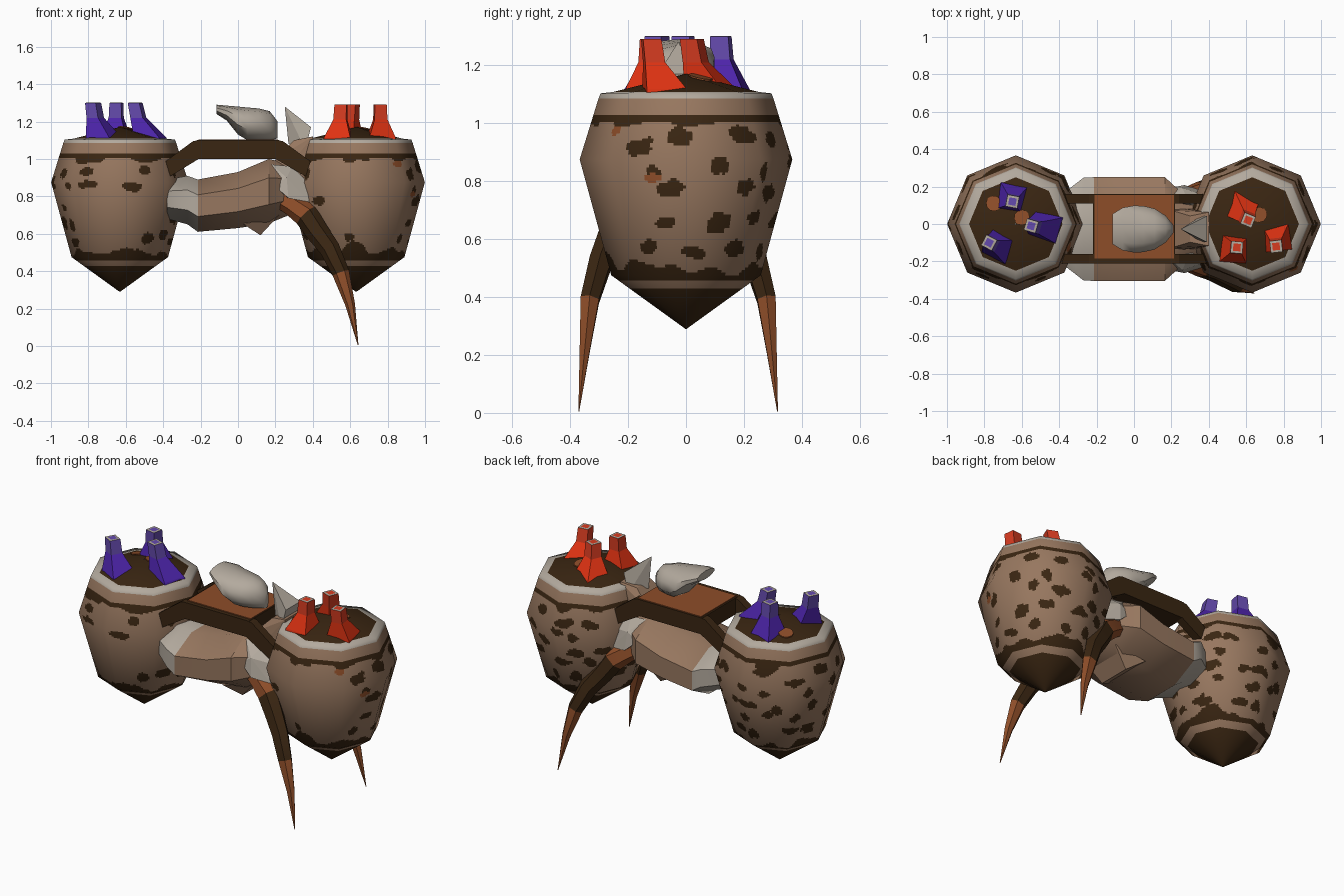
import bpy, bmesh, math, random
from mathutils import Vector, noise

if "Cube" in bpy.data.objects:
    bpy.data.objects.remove(bpy.data.objects["Cube"])

random.seed(4)
YC = -0.027  # centre plane of the carrier body


def mat(name, rgb):
    m = bpy.data.materials.new(name)
    m.diffuse_color = (*rgb, 1)
    m.use_nodes = True
    m.node_tree.nodes["Principled BSDF"].inputs["Base Color"].default_value = m.diffuse_color
    return m


TAN = mat("tan", (0.31, 0.185, 0.115))
DARK = mat("dark_brown", (0.042, 0.019, 0.006))
RUST = mat("rust", (0.27, 0.075, 0.022))
PALE = mat("pale_grey", (0.45, 0.40, 0.34))
PURPLE = mat("purple", (0.075, 0.018, 0.41))
LILAC = mat("light_purple", (0.13, 0.07, 0.42))
RED = mat("red", (0.74, 0.032, 0.006))
SCARLET = mat("dull_red", (0.68, 0.045, 0.015))


def finish(name, bm, mats, smooth=None):
    bmesh.ops.recalc_face_normals(bm, faces=bm.faces)
    me = bpy.data.meshes.new(name)
    bm.to_mesh(me)
    bm.free()
    for m in mats:
        me.materials.append(m)
    ob = bpy.data.objects.new(name, me)
    bpy.context.collection.objects.link(ob)
    if smooth:
        bpy.ops.object.select_all(action='DESELECT')
        ob.select_set(True)
        bpy.context.view_layer.objects.active = ob
        bpy.ops.object.shade_smooth_by_angle(angle=math.radians(smooth))
    return ob


def ring(c, u, v, n, turn=0.0):
    c, u, v = Vector(c), Vector(u), Vector(v)
    return [c + u * math.cos(turn + i * math.tau / n) + v * math.sin(turn + i * math.tau / n)
            for i in range(n)]


def loft(name, rings, mats, segs=None, smooth=None):
    """Skin a list of rings; segs gives a material index for each span, then the end cap."""
    bm = bmesh.new()
    vs = [[bm.verts.new(p) for p in r] for r in rings]
    n = len(vs[0])
    segs = segs or [0] * len(rings)
    for k in range(len(vs) - 1):
        for i in range(n):
            j = (i + 1) % n
            bm.faces.new((vs[k][i], vs[k][j], vs[k + 1][j], vs[k + 1][i])).material_index = segs[k]
    bm.faces.new(vs[0][::-1]).material_index = segs[0]
    bm.faces.new(vs[-1]).material_index = segs[-1]
    return finish(name, bm, mats, smooth)


def hull(name, pts, m, smooth=None):
    bm = bmesh.new()
    for p in pts:
        bm.verts.new(p)
    bmesh.ops.convex_hull(bm, input=bm.verts)
    return finish(name, bm, [m], smooth)


def prism(name, pts, y0, y1, m):
    return loft(name, [[(x, y0, z) for x, z in pts], [(x, y1, z) for x, z in pts]], [m])


# ---- pots: octagonal, finely divided so spots and bands can be face coloured
# radius, height, normal tilt in degrees, rows up to the next point
PROFILE = [(0.002, 0.29, -58, 20), (0.258, 0.475, -32, 44), (0.367, 0.875, 3, 26),
           (0.302, 1.085, 22, 2), (0.295, 1.103, 50, 2), (0.25, 1.108, 72, 8), (0.002, 1.17, 90, 0)]
N = 192


def pot(name, cx):
    rows = []
    for a, b in zip(PROFILE, PROFILE[1:]):
        for k in range(a[3]):
            rows.append([a[i] + (b[i] - a[i]) * k / a[3] for i in range(3)])
    rows.append(PROFILE[-1][:3])
    # staggered spots, sparse on the front; a few are rust
    spots = []
    for row in range(5):
        for k in range(11):
            a = (k + 0.5 * (row % 2) + random.uniform(-.3, .3)) * math.tau / 11
            if math.sin(a) < -0.55 and random.random() < 0.75:
                continue
            spots.append((a, 0.575 + row * 0.09 + random.uniform(-.025, .025),
                          random.uniform(.026, .055), random.uniform(.02, .034), 1))
    spots += [(math.radians(-48 if cx > 0 else -25), .975, .026, .024, 3),
              (math.radians(-20), .81, .03, .014, 3)]
    bm = bmesh.new()
    grid, normals = [], []
    for r, z, tilt in rows:
        line = []
        for i in range(N):
            a = i * math.tau / N
            q = r * math.cos(math.pi / 8) / math.cos(a % (math.pi / 4) - math.pi / 8)
            line.append(bm.verts.new((cx + q * math.cos(a), q * math.sin(a), z)))
            t = math.radians(tilt)
            normals.append((math.cos(t) * math.cos(a), math.cos(t) * math.sin(a), math.sin(t)))
        grid.append(line)
    for k in range(len(rows) - 1):
        for i in range(N):
            j = (i + 1) % N
            f = bm.faces.new((grid[k][i], grid[k][j], grid[k + 1][j], grid[k + 1][i]))
            f.smooth = True
            c = f.calc_center_median()
            a, z = (i + .5) * math.tau / N, c.z
            r = math.hypot(c.x - cx, c.y)
            wob = noise.noise(Vector((c.x * 9, c.y * 9, 3.0)))
            rough = noise.noise(c * 30)
            front = max(0, -math.sin(a))
            if z > 1.085:                                   # rim and soil
                f.material_index = 1 if rows[k][0] <= 0.2505 else 2
            elif z < 0.425 or 0.46 < z < 0.487 + 0.02 * front + 0.09 * max(wob, -.15):
                f.material_index = 1
            elif 1.008 - 0.11 * max(wob, 0) < z < 1.032:    # upper band with drips
                f.material_index = 1
            else:
                for sa, sz, sw, sh, idx in spots:
                    d = (a - sa + math.pi) % math.tau - math.pi
                    if (d * r / sw) ** 2 + ((z - sz) / sh) ** 2 < 1 + 0.9 * rough:
                        f.material_index = idx
    ob = finish(name, bm, [TAN, DARK, PALE, RUST])
    ob.data.normals_split_custom_set_from_vertices(normals)


def spout(name, base, top, z, turn, mats):
    b, t = Vector(base), Vector(top)
    n = t.lerp(b, 0.2)

    def sq(p, h, r):
        return ring((p.x, p.y, h), (r, 0, 0), (0, r, 0), 4, turn)
    loft(name, [sq(b, 1.095, .105), sq(b.lerp(t, .08), 1.118, .098), sq(n, z - .08, .049),
                sq(t, z, .045), sq(t, z + .001, .028)], mats + [PALE], [0, 0, 1, 2, 1])


pot("left_pot", -0.632)
pot("right_pot", 0.632)
for i, (b, t, z, a) in enumerate([((-.655, .14), (-.65, .12), 1.3, .6),
                                  ((-.465, -.015), (-.55, -.01), 1.3, .5),
                                  ((-.715, -.12), (-.775, -.10), 1.3, .3)]):
    spout(f"purple_spout_{i}", b, t, z, a, [PURPLE, LILAC])
for i, (b, t, z, a) in enumerate([((.575, .09), (.61, .02), 1.29, .4),
                                  ((.535, -.135), (.55, -.125), 1.29, .7),
                                  ((.765, -.07), (.76, -.12), 1.29, .9)]):
    spout(f"red_spout_{i}", b, t, z, a, [RED, SCARLET])

# ---- rust patches lying on the soil
for i, (x, y) in enumerate([(-.6, .035), (-.75, .11), (.6, .06), (.67, .05)]):
    s = 1 if x > 0 else -1
    d = math.hypot(x - s * .632, y)
    c = Vector((x, y, 1.171 - 0.25 * d))
    out = Vector((x - s * .632, y, 0)).normalized()
    side = Vector((-out.y, out.x, 0))
    slope = (out - Vector((0, 0, .25))) * .042
    loft(f"soil_patch_{i}", [ring(c, slope, side * .042, 10),
                             ring(c + Vector((0, 0, .006)), slope, side * .042, 10)], [RUST])

# ---- yoke: slab with a rust top and four sloping arms
prism("yoke_slab", [(-.22, 1.0), (.21, 1.0), (.22, 1.1), (-.22, 1.1)], -.21, .16, DARK)
prism("yoke_top", [(-.21, 1.098), (.215, 1.098), (.215, 1.105), (-.21, 1.105)], -.185, .155, RUST)
for side, y0 in (("front", -.21), ("back", .11)):
    prism(f"{side}_left_arm", [(-.39, .89), (-.21, 1.0), (-.21, 1.1), (-.24, 1.095), (-.39, .985)],
          y0, y0 + .05, DARK)
    prism(f"{side}_right_arm", [(.39, .89), (.2, 1.0), (.21, 1.1), (.24, 1.095), (.39, .985)],
          y0, y0 + .05, DARK)


# ---- barrel body along x, pale at the left end
def section(x, ry, z0, z1):
    return ring((x, YC, (z0 + z1) / 2), (0, ry * 1.08, 0), (0, 0, (z1 - z0) / 2 * 1.08), 8, math.pi / 8)


loft("body", [section(-.38, .19, .68, .89), section(-.27, .275, .65, .91), section(-.215, .278, .61, .89),
              section(0, .278, .63, .93), section(.165, .278, .655, 1.0), section(.25, .2, .69, .98),
              section(.38, .12, .74, .93)], [TAN, PALE], [1, 1, 0, 0, 0, 0, 0], 40)
hull("belly_wedge", [(.03, YC - .16, .65), (.03, YC + .16, .65), (.12, YC - .1, .592), (.12, YC + .1, .592),
                     (.22, YC - .13, .7), (.22, YC + .13, .7), (.1, YC, .78)], TAN)
hull("neck", [(x, YC + s * w, z) for s in (-1, 1)
              for x, w, z in ((.18, .12, .85), (.2, .1, 1.0), (.3, .07, 1.1), (.40, .09, 1.12), (.40, .1, .9))], TAN)
hull("crest_spike", [(.25, YC, 1.28), (.39, YC - .07, 1.17), (.39, YC + .07, 1.17),
                     (.36, YC - .07, 1.05), (.36, YC + .07, 1.05), (.27, YC, 1.08)], PALE)

# ---- hooded hump on top, flaring up at the left and pointed at the right
hump = []
for x, w, z0, z1 in [(-.115, .085, 1.24, 1.29), (-.06, .12, 1.205, 1.285), (.0, .132, 1.13, 1.28),
                     (.05, .13, 1.1, 1.275), (.11, .115, 1.098, 1.27), (.17, .075, 1.098, 1.255),
                     (.212, .02, 1.11, 1.2)]:
    hump.append(ring((x, YC, (z0 + z1) / 2), (0, w, 0), (0, 0, (z1 - z0) / 2), 10, math.pi / 2))
loft("hood", hump, [PALE], smooth=50)

# ---- legs and shoulder pads, mirrored front to back
for side, s in (("front", -1), ("back", 1)):
    path = [(.18, .15, .815, .045), (.29, .18, .755, .06), (.365, .205, .70, .068), (.42, .228, .615, .062),
            (.49, .268, .52, .055), (.55, .305, .39, .046), (.60, .322, .22, .026), (.642, .343, .005, .002)]
    rings = []
    for k, (x, d, z, r) in enumerate(path):
        p, q = path[max(k - 1, 0)], path[min(k + 1, len(path) - 1)]
        run = Vector((q[0] - p[0], s * (q[1] - p[1]), q[2] - p[2])).normalized()
        u = run.cross(Vector((0, 1, 0))).normalized()
        rings.append(ring((x, YC + s * d, z), u * r, run.cross(u) * r * .8, 6))
    loft(f"{side}_leg", rings, [RUST, DARK], [0, 0, 1, 1, 1, 0, 0, 0], 40)
    hull(f"{side}_shoulder_pad", [(x, YC + s * d, z) for x, d, z in (
        (.18, .15, .97), (.29, .14, .96), (.37, .18, .88), (.38, .20, .77), (.27, .235, .79),
        (.19, .22, .86), (.26, .22, .9), (.25, .1, .8), (.36, .1, .8))], PALE)
